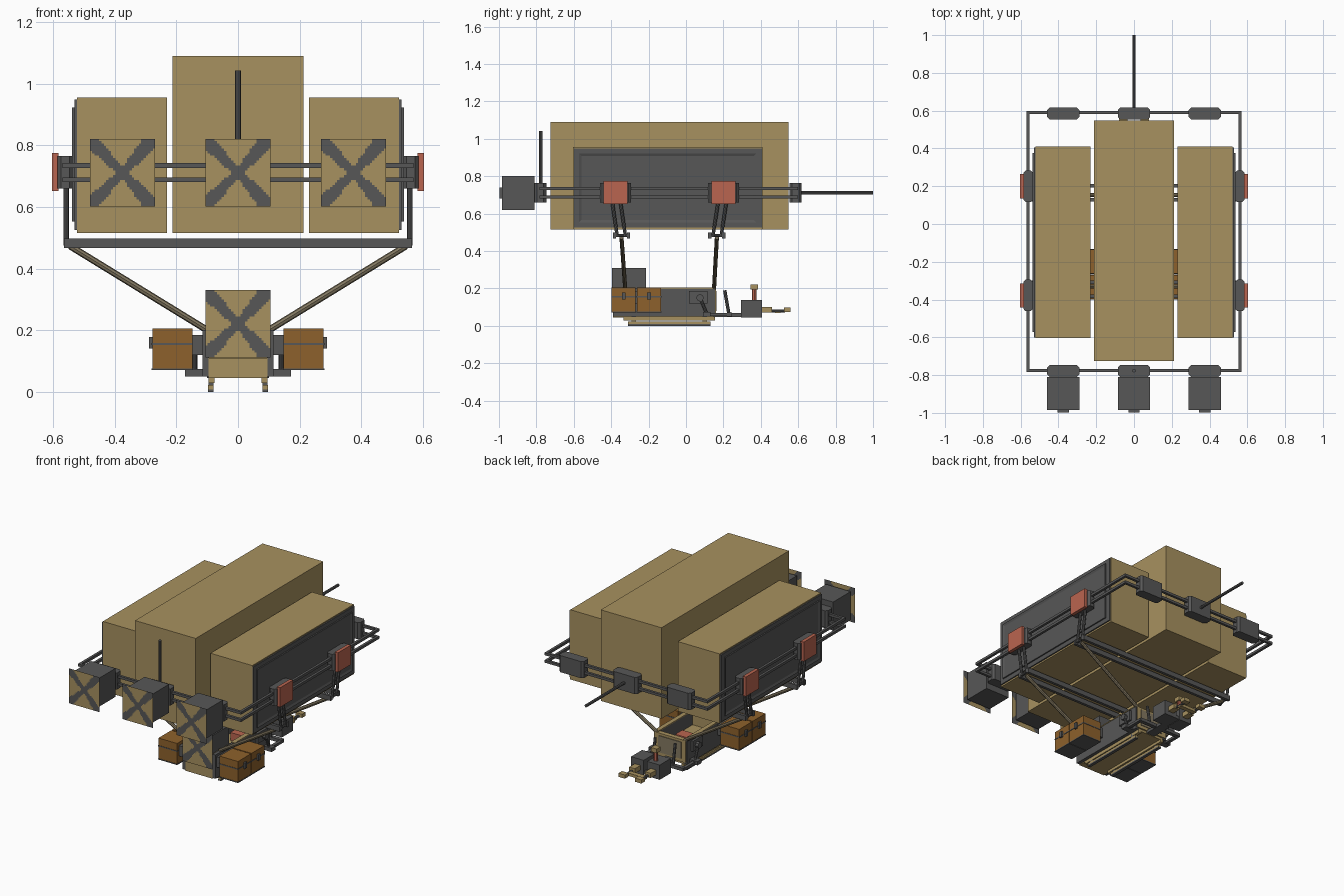
import bpy
import bmesh
from mathutils import Vector

cube = bpy.data.objects.get("Cube")
if cube:
    bpy.data.objects.remove(cube)


def material(name, rgb):
    m = bpy.data.materials.new(name)
    m.use_nodes = True
    m.diffuse_color = (*rgb, 1)
    m.node_tree.nodes["Principled BSDF"].inputs["Base Color"].default_value = (*rgb, 1)
    return m


TAN = material("tan canvas", (0.39, 0.285, 0.115))
DARK = material("dark grey metal", (0.095, 0.095, 0.095))
RED = material("faded red", (0.49, 0.13, 0.08))
ORANGE = material("brown orange", (0.27, 0.12, 0.025))
STRUT = material("grey tan", (0.23, 0.19, 0.12))


def finish(name, bm, *mats):
    mesh = bpy.data.meshes.new(name)
    bm.to_mesh(mesh)
    bm.free()
    for m in mats:
        mesh.materials.append(m)
    ob = bpy.data.objects.new(name, mesh)
    bpy.context.collection.objects.link(ob)
    return ob


def box(name, mat, x, y, z, chamfer=0):
    """Box from (low, high) ranges on each axis."""
    bm = bmesh.new()
    bmesh.ops.create_cube(bm, size=1)
    for v in bm.verts:
        v.co = [(r[0] + r[1]) / 2 + c * (r[1] - r[0]) for r, c in zip((x, y, z), v.co)]
    if chamfer:
        edges = [e for e in bm.edges if abs(e.verts[0].co.z - e.verts[1].co.z) > 0.001]
        bmesh.ops.bevel(bm, geom=edges, offset=chamfer, segments=1, affect='EDGES')
    return finish(name, bm, mat)


def rod(name, mat, a, b, radius, sides=8):
    a, b = Vector(a), Vector(b)
    bm = bmesh.new()
    bmesh.ops.create_cone(bm, cap_ends=True, segments=sides, radius1=radius,
                          radius2=radius, depth=(b - a).length)
    turn = (b - a).to_track_quat('Z', 'Y')
    for v in bm.verts:
        v.co = turn @ v.co + (a + b) / 2
    return finish(name, bm, mat)


def span(s, lo, hi):
    """Range on side s (-1 right, 1 left)."""
    return tuple(sorted((s * lo, s * hi)))


def shield(name, x, y, z):
    """Thin plate with a dark cross over tan."""
    bm = bmesh.new()
    bmesh.ops.create_grid(bm, x_segments=28, y_segments=28, size=1)
    for f in bm.faces:
        u, v, _ = f.calc_center_median()
        wide = 0.16 + 0.14 * max(abs(u), abs(v))
        u += 0.08 * v * v
        f.material_index = int(abs(abs(u) - abs(v)) < wide)
    for v in bm.verts:
        v.co = (x + v.co.x * 0.106, y, z + v.co.y * 0.11)
    finish(name, bm, TAN, DARK)


SIDES = {"right": -1, "left": 1}

# Gas bags
box("centre_bag", TAN, (-0.212, 0.212), (-0.725, 0.548), (0.515, 1.09))
for side, s in SIDES.items():
    box(side + "_bag", TAN, span(s, 0.23, 0.522), (-0.603, 0.41), (0.515, 0.955))
    # Armour panel with raised rim
    box(side + "_panel", DARK, span(s, 0.52, 0.53), (-0.6, 0.405), (0.525, 0.948))
    rim = box(side + "_panel_rim", DARK, span(s, 0.529, 0.538), (-0.572, 0.375), (0.553, 0.922))
    bm = bmesh.new()
    bm.from_mesh(rim.data)
    outer = [f for f in bm.faces if f.normal.x * s > 0.9]
    bmesh.ops.inset_region(bm, faces=outer, thickness=0.02)
    for v in {v for f in outer for v in f.verts}:
        v.co.x -= s * 0.006
    bm.to_mesh(rim.data)
    bm.free()

# Double ring rail
FRONT, BACK, WIDE = -0.775, 0.59, 0.562
for i, z in enumerate((0.688, 0.735)):
    level = ("lower", "upper")[i]
    for end, y in (("front", FRONT), ("back", BACK)):
        box(f"{level}_{end}_rail", DARK, (-WIDE - 0.008, WIDE + 0.008),
            (y - 0.008, y + 0.008), (z - 0.008, z + 0.008))
    for side, s in SIDES.items():
        box(f"{level}_{side}_rail", DARK, span(s, WIDE - 0.008, WIDE + 0.008),
            (FRONT, BACK), (z - 0.008, z + 0.008))

# Rail brackets, front turrets and shields
for name, x in (("right", -0.375), ("centre", 0), ("left", 0.375)):
    box(name + "_front_bracket", DARK, (x - 0.086, x + 0.086), (-0.81, -0.747), (0.66, 0.765), 0.014)
    box(name + "_back_bracket", DARK, (x - 0.086, x + 0.086), (0.553, 0.617), (0.66, 0.765), 0.014)
    box(name + "_turret", DARK, (x - 0.086, x + 0.086), (-0.985, -0.81), (0.62, 0.8))
    shield(name + "_shield", x, -1.0, 0.711)
    box(name + "_shield_mount", DARK, (x - 0.03, x + 0.03), (-0.998, -0.98), (0.68, 0.74))

# Masts
rod("tail_boom", DARK, (0, 0.6, 0.712), (0, 1.0, 0.712), 0.009)
rod("front_mast", DARK, (0, -0.777, 0.7), (0, -0.777, 1.042), 0.009)

# Side clamps, hangers, cross beams and diagonal struts
STATIONS = (("front", -0.378, -0.345, -0.325), ("back", 0.2, 0.165, 0.15))
for end, y, low, foot in STATIONS:
    for i, d in enumerate((-0.022, 0.022)):
        box(f"{end}_cross_beam_{i}", DARK, (-0.565, 0.565),
            (low + 1.7 * d - 0.009, low + 1.7 * d + 0.009), (0.467, 0.498))
    for side, s in SIDES.items():
        tag = f"{end}_{side}_"
        box(tag + "clamp", DARK, span(s, 0.535, 0.586), (y - 0.083, y + 0.083), (0.66, 0.765), 0.012)
        box(tag + "clamp_cover", RED, span(s, 0.582, 0.604), (y - 0.064, y + 0.064), (0.652, 0.775))
        for i, d in enumerate((-0.022, 0.022)):
            rod(f"{tag}hanger_{i}", DARK, (s * 0.558, y + d, 0.7), (s * 0.558, low + d, 0.475), 0.009)
        rod(tag + "hanger_pin", DARK, (s * 0.556, low - 0.045, 0.482), (s * 0.556, low + 0.045, 0.482), 0.008)
        rod(tag + "strut", STRUT, (s * 0.545, low, 0.473), (s * 0.1, foot, 0.2), 0.011)

# Gondola hull: tan core, dark flanks, framed back panel
box("hull_floor", TAN, (-0.095, 0.095), (-0.39, 0.15), (0.045, 0.11))
box("hull_front_wall", TAN, (-0.1, 0.1), (-0.385, -0.2), (0.1, 0.195))
box("hull_back_wall", TAN, (-0.108, 0.108), (0.13, 0.16), (0.06, 0.2))
box("hull_back_panel", STRUT, (-0.08, 0.08), (0.159, 0.164), (0.08, 0.185))
box("cabin_seat", RED, (-0.04, 0.04), (-0.02, 0.05), (0.1, 0.16))
for side, s in SIDES.items():
    box(side + "_hull_wall", DARK, span(s, 0.094, 0.116), (-0.39, 0.155), (0.05, 0.2))
    box(side + "_hull_sill", TAN, span(s, 0.09, 0.118), (-0.2, 0.155), (0.198, 0.204))
    # Skid
    box(side + "_skid", TAN, span(s, 0.08, 0.097), (-0.31, 0.13), (0.008, 0.022))
    box(side + "_skid_sole", DARK, span(s, 0.079, 0.098), (-0.31, 0.13), (0, 0.009))
    box(side + "_skid_keel", TAN, span(s, 0.076, 0.096), (-0.335, 0.155), (0.028, 0.046))
    for i, y in enumerate((-0.28, 0.1)):
        box(f"{side}_skid_leg_{i}", DARK, span(s, 0.08, 0.096), (y - 0.012, y + 0.012), (0.01, 0.06))
    # Cargo crates with lid band, latch and corner straps
    box(side + "_crate_mount", DARK, span(s, 0.11, 0.15), (-0.38, -0.15), (0.12, 0.185))
    for i, y in enumerate((-0.333, -0.198)):
        tag = f"{side}_crate_{i}"
        box(tag, ORANGE, span(s, 0.148, 0.278), (y - 0.064, y + 0.064), (0.072, 0.205))
        box(tag + "_lid_band", DARK, span(s, 0.146, 0.28), (y - 0.066, y + 0.066), (0.152, 0.159))
        box(tag + "_latch", DARK, span(s, 0.276, 0.289), (y - 0.01, y + 0.01), (0.14, 0.178))
        box(tag + "_base", DARK, span(s, 0.146, 0.28), (y - 0.066, y + 0.066), (0.07, 0.076))
    # Control bracket and outrigger to the engine
    box(side + "_control_box", DARK, span(s, 0.114, 0.13), (0.015, 0.115), (0.12, 0.185))
    rod(side + "_control_knob", DARK, (s * 0.12, 0.075, 0.15), (s * 0.15, 0.075, 0.15), 0.02)
    rod(side + "_control_link", DARK, (s * 0.14, 0.075, 0.15), (s * 0.14, 0.115, 0.055), 0.008)
    box(side + "_outrigger", DARK, span(s, 0.1, 0.172), (0.09, 0.13), (0.05, 0.074))
    box(side + "_outrigger_rail", DARK, span(s, 0.135, 0.155), (0.09, 0.24), (0.052, 0.068))
    rod(side + "_pedal_lever", DARK, (s * 0.07, 0.23, 0.06), (s * 0.07, 0.207, 0.19), 0.009)
    # Engine block, nozzle and rotor arm
    box(side + "_engine_block", DARK, span(s, 0.012, 0.1), (0.295, 0.405), (0.045, 0.138))
    box(side + "_engine_port", TAN, span(s, 0.035, 0.075), (0.405, 0.46), (0.07, 0.1))
    rod(side + "_engine_pipe", DARK, (s * 0.055, 0.45, 0.08), (s * 0.055, 0.53, 0.08), 0.008)
    box(side + "_pipe_end", TAN, span(s, 0.035, 0.08), (0.525, 0.56), (0.075, 0.098))

box("outrigger_bridge", DARK, (-0.15, 0.15), (0.22, 0.245), (0.05, 0.07))
box("engine_keel", DARK, (-0.03, 0.03), (0.15, 0.4), (0.048, 0.068))
box("engine_tie", TAN, (-0.06, 0.06), (0.475, 0.505), (0.068, 0.086))
rod("engine_handle", RED, (-0.045, 0.365, 0.13), (-0.045, 0.365, 0.2), 0.013)
box("engine_handle_cap", TAN, (-0.065, -0.025), (0.345, 0.385), (0.195, 0.222))

# Gondola turret
box("gondola_turret", DARK, (-0.086, 0.086), (-0.395, -0.215), (0.13, 0.31))
shield("gondola_shield", 0, -0.405, 0.221)
